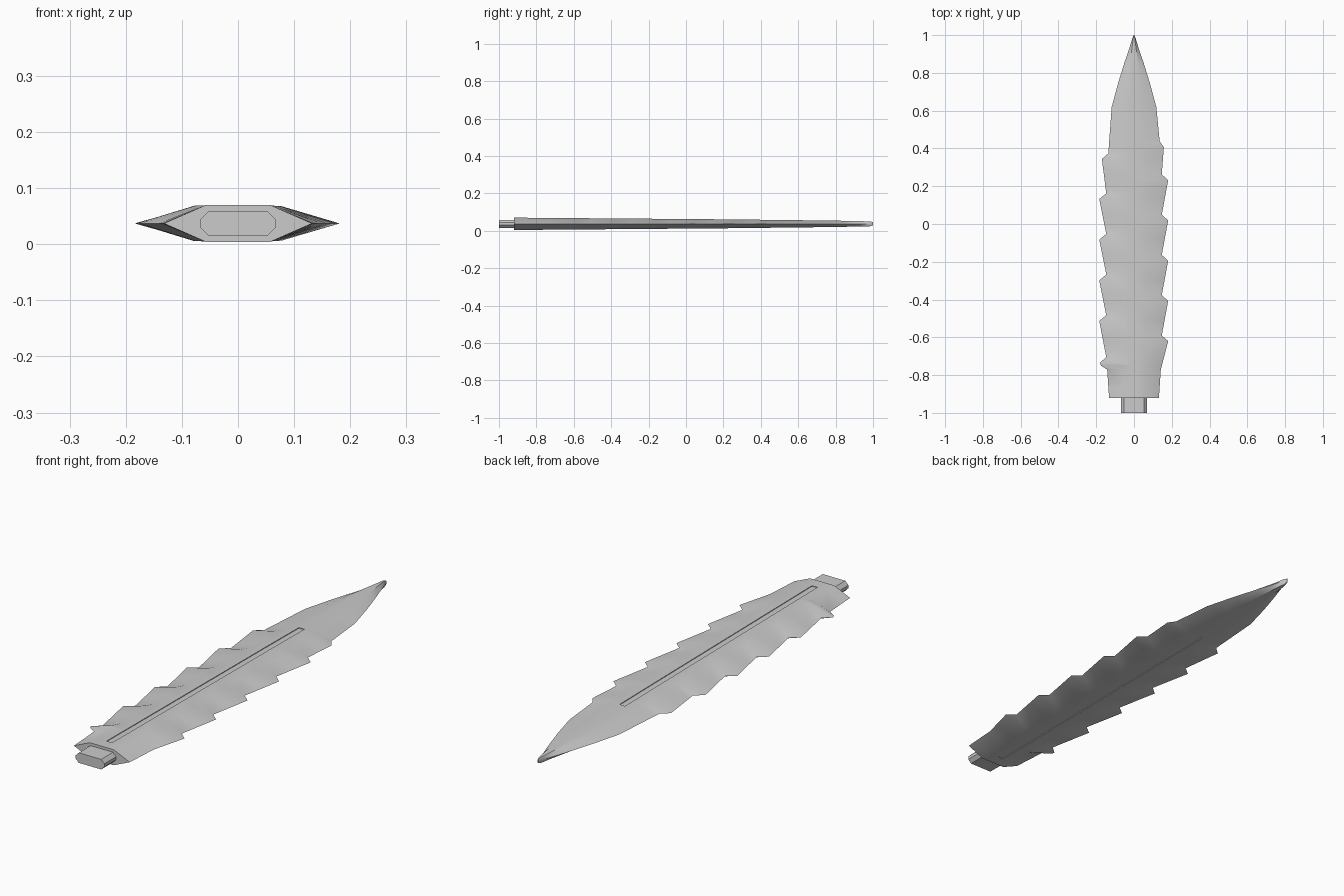
import bpy, bmesh, math

if "Cube" in bpy.data.objects:
    bpy.data.objects.remove(bpy.data.objects["Cube"])

steel = bpy.data.materials.new("grey_steel")
steel.use_nodes = True
GREY = (0.6, 0.6, 0.6, 1)
steel.diffuse_color = GREY
steel.node_tree.nodes["Principled BSDF"].inputs["Base Color"].default_value = GREY

MID = 0.037            # height of the cutting edges
BASE, TIP = -0.92, 1.0


def lerp(points, y):
    for (a, u), (b, v) in zip(points, points[1:]):
        if y <= b:
            return u + (v - u) * (y - a) / (b - a)
    return points[-1][1]


def loft(name, sections):
    """Skin a list of closed loops and cap both ends."""
    bm = bmesh.new()
    rings = [[bm.verts.new(p) for p in s] for s in sections]
    n = len(rings[0])
    for a, b in zip(rings, rings[1:]):
        for i in range(n):
            j = (i + 1) % n
            bm.faces.new((a[i], a[j], b[j], b[i]))
    bm.faces.new(rings[0])
    bm.faces.new(rings[-1])
    bmesh.ops.remove_doubles(bm, verts=bm.verts, dist=1e-5)
    bmesh.ops.dissolve_degenerate(bm, edges=bm.edges, dist=1e-5)
    bmesh.ops.recalc_face_normals(bm, faces=bm.faces)
    mesh = bpy.data.meshes.new(name)
    bm.to_mesh(mesh)
    bm.free()
    mesh.materials.append(steel)
    obj = bpy.data.objects.new(name, mesh)
    bpy.context.collection.objects.link(obj)
    bpy.ops.object.select_all(action='DESELECT')
    obj.select_set(True)
    bpy.context.view_layer.objects.active = obj
    bpy.ops.object.shade_smooth_by_angle(angle=math.radians(30))


# Half-width outlines: barbs step out sharply, then taper toward the base
POINT = [(0.62, 0.118), (0.75, 0.083), (0.85, 0.052), (0.93, 0.025), (0.985, 0.008), (TIP, 0.002)]


def outline(foot, barbs):
    pts = [(BASE, 0.132)] + foot
    for y, wide in barbs:
        pts += [(y, wide), (y + 0.03, 0.147 if y < 0.3 else 0.136)]
    return pts + POINT


right = outline([(-0.77, 0.142), (-0.75, 0.175)],
                [(-0.735, 0.181)] + [(-0.513 + 0.215 * i, 0.184) for i in range(4)] + [(0.344, 0.17)])
left = outline([(-0.77, 0.142)],
               [(-0.62 + 0.213 * i, 0.181) for i in range(5)] + [(0.407, 0.158)])

# Blade thickness tapers to the point
THICK = [(BASE, 0.033), (0.2, 0.024), (0.8, 0.017), (0.985, 0.013), (TIP, 0.008)]
GROOVE = (-0.87, 0.43)


def blade_section(y, depth):
    wl, wr, h = lerp(left, y), lerp(right, y), lerp(THICK, y)
    fl, fr = 0.43 * wl, 0.43 * wr
    g = min(0.013, 0.5 * fl, 0.5 * fr)
    top = [(fl, h), (g, h), (g, h - depth), (-g, h - depth), (-g, h), (-fr, h)]
    loop = [(wl, 0)] + top + [(-wr, 0)] + [(x, -z) for x, z in reversed(top)]
    return [(x, y, MID + z) for x, z in loop]


stations = {round(y, 4) for y, _ in left + right + THICK} | set(GROOVE)
sections = []
for y in sorted(stations):
    inside = GROOVE[0] < y < GROOVE[1]
    depths = [0.003 if inside else 0]
    if y == GROOVE[0]:
        depths = [0, 0.003]
    elif y == GROOVE[1]:
        depths = [0.003, 0]
    sections += [blade_section(y, d) for d in depths]
loft("barbed_blade", sections)

# Tang: chamfered bar at the base
W, H, C = 0.068, 0.0215, 0.015
half = [(W, -H + C), (W, H - C), (W - C, H), (-W + C, H)]
bar = half + [(-x, -z) for x, z in half]
loft("tang", [[(x, y, MID + z) for x, z in bar] for y in (-1.0, BASE + 0.01)])
